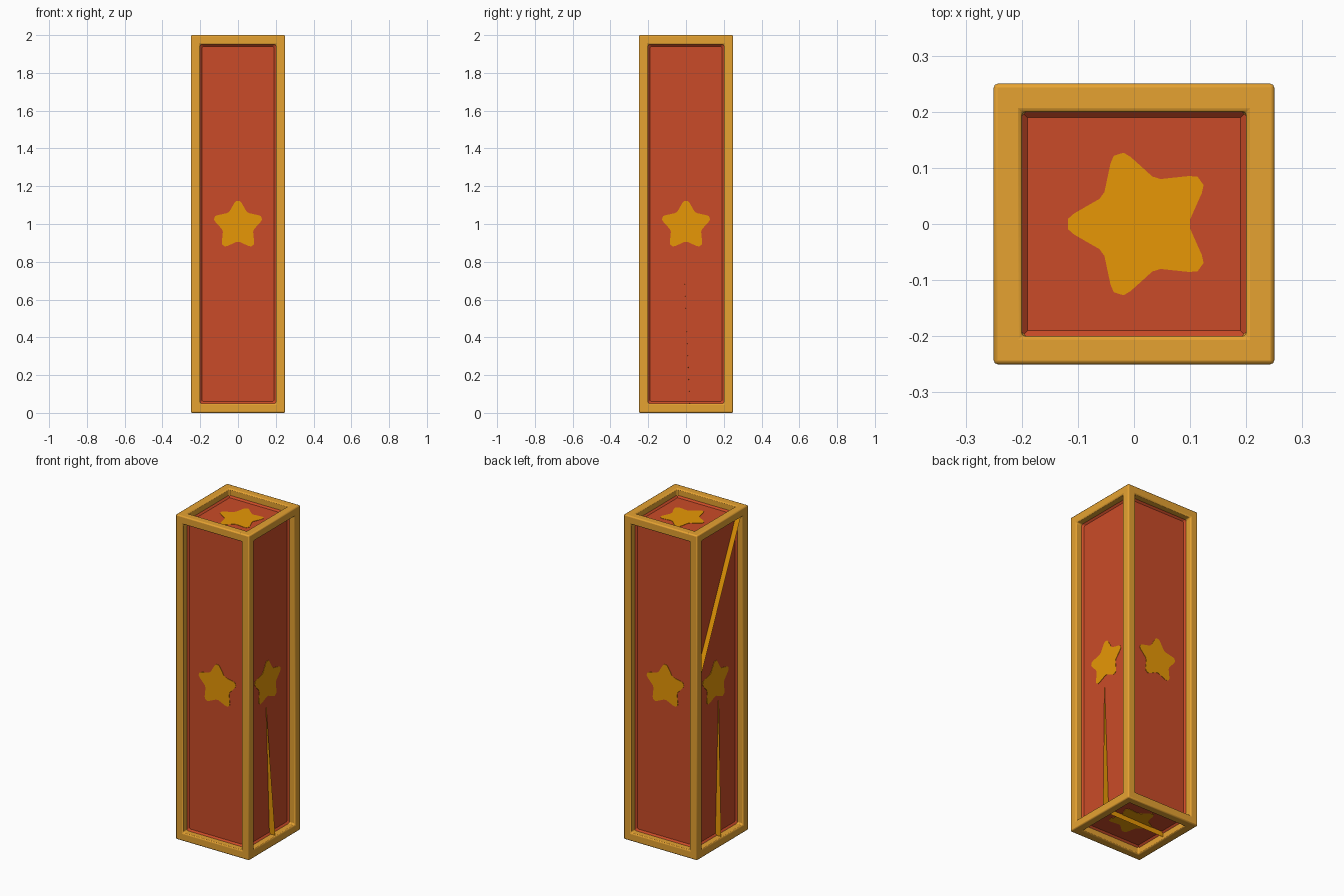
import bpy, bmesh, math
from mathutils import Vector

if "Cube" in bpy.data.objects:
    bpy.data.objects.remove(bpy.data.objects["Cube"])

HALF, HEIGHT, BORDER, COVE = 0.25, 2.0, 0.05, 0.010
CORE = HALF - BORDER          # distance of the sunken panels from the axis


def material(name, rgb):
    m = bpy.data.materials.new(name)
    m.diffuse_color = (*rgb, 1)
    m.use_nodes = True
    m.node_tree.nodes["Principled BSDF"].inputs["Base Color"].default_value = m.diffuse_color
    return m


gold = material("frame gold", (0.79, 0.363, 0.031))
red = material("panel red", (0.59, 0.071, 0.021))
amber = material("star amber", (0.83, 0.325, 0.002))


def add_object(name, bm, mats):
    mesh = bpy.data.meshes.new(name)
    bm.to_mesh(mesh)
    bm.free()
    for m in mats:
        mesh.materials.append(m)
    ob = bpy.data.objects.new(name, mesh)
    bpy.context.collection.objects.link(ob)
    return ob


# Tall box; each side gets a square-section frame around a sunken panel
bm = bmesh.new()
bmesh.ops.create_cube(bm, size=1)
bmesh.ops.scale(bm, vec=(2 * HALF, 2 * HALF, HEIGHT), verts=bm.verts)
bmesh.ops.translate(bm, vec=(0, 0, HEIGHT / 2), verts=bm.verts)
bm.normal_update()
sides = list(bm.faces)
bmesh.ops.inset_individual(bm, faces=sides, thickness=BORDER, depth=0,
                           use_even_offset=True)
panels = bmesh.ops.extrude_discrete_faces(bm, faces=sides)["faces"]
bm.normal_update()
for f in panels:
    bmesh.ops.translate(bm, vec=-f.normal * (BORDER - COVE), verts=f.verts)
bm.normal_update()

# Red sloping cove around the foot of each panel
coves = bmesh.ops.inset_individual(bm, faces=panels, thickness=COVE, depth=0,
                                   use_even_offset=True)["faces"]
for f in panels:
    bmesh.ops.translate(bm, vec=-f.normal * COVE, verts=f.verts)
for f in list(panels) + list(coves):
    f.material_index = 1
bm.normal_update()
pillar = add_object("framed_pillar", bm, [gold, red])

# Softened frame edges
bevel = pillar.modifiers.new("soft edges", 'BEVEL')
bevel.width = 0.007
bevel.segments = 2
bevel.limit_method = 'ANGLE'
bevel.angle_limit = math.radians(60)
bpy.context.view_layer.objects.active = pillar
pillar.select_set(True)
bpy.ops.object.shade_smooth_by_angle(angle=math.radians(40))


def star(name, centre, normal, up, drop=0.008):
    """Thin blunt-tipped five-pointed plate lying on a panel."""
    normal, up = Vector(normal), Vector(up)
    right = up.cross(normal)
    base = Vector(centre) - up * drop
    bm = bmesh.new()
    ring = []
    for k in range(5):
        for da, r in ((-9, 0.121), (-4, 0.131), (4, 0.131), (9, 0.121),
                      (31, 0.087), (41, 0.087)):
            t = math.radians(90 + 72 * k + da)
            ring.append(bm.verts.new(base + right * r * math.cos(t)
                                     + up * r * math.sin(t)))
    f = bm.faces.new(ring)
    top = bmesh.ops.extrude_face_region(bm, geom=[f])["geom"]
    bmesh.ops.translate(bm, vec=normal * 0.002,
                        verts=[g for g in top if isinstance(g, bmesh.types.BMVert)])
    bmesh.ops.recalc_face_normals(bm, faces=bm.faces)
    add_object(name, bm, [amber])


# One star on each of the six panels
mid = HEIGHT / 2
star("front_star", (0, -CORE, mid), (0, -1, 0), (0, 0, 1))
star("back_star", (0, CORE, mid), (0, 1, 0), (0, 0, 1))
star("right_star", (CORE, 0, mid), (1, 0, 0), (0, 0, 1))
star("left_star", (-CORE, 0, mid), (-1, 0, 0), (0, 0, 1))
star("top_star", (0, 0, HEIGHT - BORDER), (0, 0, 1), (-1, 0, 0), 0.013)
star("bottom_star", (0, 0, BORDER), (0, 0, -1), (-1, 0, 0))


def rib(name, *points):
    """Paper-thin upright sliver standing on a panel."""
    bm = bmesh.new()
    bm.faces.new([bm.verts.new(p) for p in points])
    add_object(name, bm, [amber])


# Tapered ribs below the side stars, a diagonal one and one underneath
rib("right_rib", (CORE, -0.015, 0.88), (CORE, 0.02, 0.05), (0.24, 0.02, 0.045))
rib("left_rib", (-CORE, -0.03, 0.92), (-CORE, 0.0, 0.05), (-0.24, 0.0, 0.045))
rib("left_diagonal_rib", (-CORE, -0.195, 1.93), (-0.235, -0.195, 1.94),
    (-0.235, 0.195, 1.10), (-CORE, 0.195, 1.08))
rib("bottom_rib", (CORE, 0.015, BORDER), (CORE, 0.015, 0.018),
    (-CORE, 0.01, 0.018), (-CORE, 0.01, BORDER))
